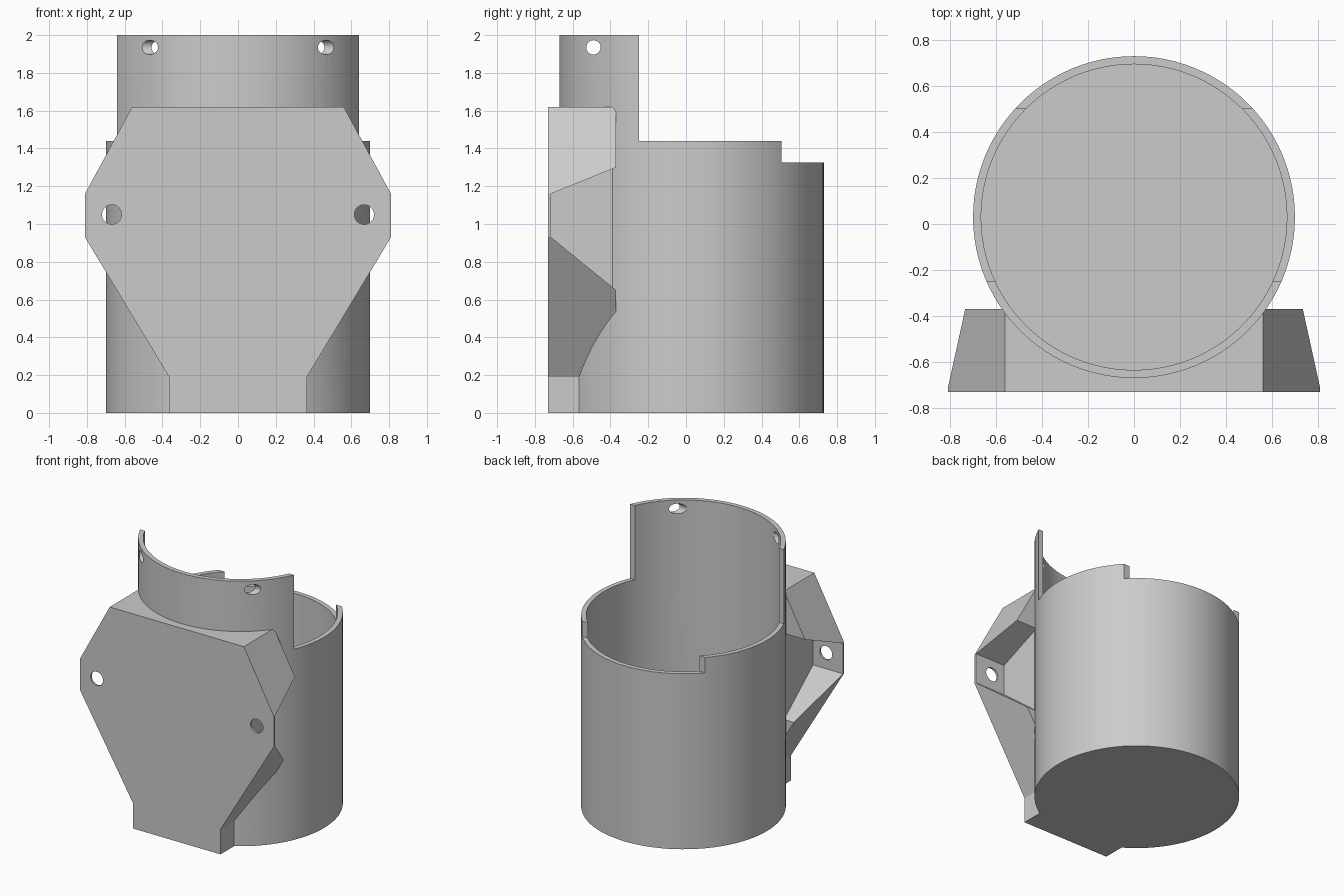
import bpy, bmesh, math
from mathutils import Matrix

cube = bpy.data.objects.get("Cube")
if cube:
    bpy.data.objects.remove(cube, do_unlink=True)

CUP_Y, OUTER, INNER, FLOOR = 0.03, 0.70, 0.665, 0.035

grey = bpy.data.materials.new("plain grey")
grey.use_nodes = True
grey.diffuse_color = (0.6, 0.6, 0.6, 1)
grey.node_tree.nodes["Principled BSDF"].inputs["Base Color"].default_value = (0.6, 0.6, 0.6, 1)


def finish(name, bm):
    bmesh.ops.recalc_face_normals(bm, faces=bm.faces)
    mesh = bpy.data.meshes.new(name)
    bm.to_mesh(mesh)
    bm.free()
    mesh.materials.append(grey)
    obj = bpy.data.objects.new(name, mesh)
    bpy.context.collection.objects.link(obj)
    return obj


def cylinder(name, radius, length, centre, axis="Z", sides=96):
    bm = bmesh.new()
    turn = {"X": Matrix.Rotation(math.pi / 2, 4, "Y"),
            "Y": Matrix.Rotation(math.pi / 2, 4, "X"),
            "Z": Matrix.Identity(4)}[axis]
    bmesh.ops.create_cone(bm, cap_ends=True, segments=sides, radius1=radius, radius2=radius,
                          depth=length, matrix=Matrix.Translation(centre) @ turn)
    return finish(name, bm)


def prism(name, points, axis, start, end):
    """Extrude an (x, z) outline along Y, or a (y, z) outline along X."""
    bm = bmesh.new()
    place = (lambda a, b, d: (a, d, b)) if axis == "Y" else (lambda a, b, d: (d, a, b))
    face = bm.faces.new([bm.verts.new(place(a, b, start)) for a, b in points])
    side = bmesh.ops.extrude_face_region(bm, geom=[face])
    verts = [g for g in side["geom"] if isinstance(g, bmesh.types.BMVert)]
    bmesh.ops.translate(bm, verts=verts, vec=place(0, 0, end - start))
    return finish(name, bm)


def combine(target, other, operation):
    mod = target.modifiers.new(operation.lower(), "BOOLEAN")
    mod.operation, mod.solver, mod.object = operation, "EXACT", other
    bpy.context.view_layer.objects.active = target
    bpy.ops.object.modifier_apply(modifier=mod.name)
    bpy.data.objects.remove(other, do_unlink=True)


# Mounting block: faceted outline extruded front to back
half = [(0.365, 0), (0.365, 0.19), (0.81, 0.93), (0.81, 1.16), (0.56, 1.62)]
outline = half + [(-x, z) for x, z in reversed(half)]
block = prism("mounting_block", outline, "Y", -0.73, -0.37)

# Flared recess and screw hole behind each ear
recess = [(-0.715, 0.93), (-0.715, 1.16), (-0.3, 1.328), (-0.3, 0.593)]
for s in (-1, 1):
    combine(block, prism("recess_cutter", recess, "X", s * 0.56, s * 1.0), "DIFFERENCE")
    combine(block, cylinder("ear_hole_cutter", 0.052, 0.3, (s * 0.668, -0.75, 1.05), "Y", 32),
            "DIFFERENCE")

# Cup joined to the block, then bored out
holder = cylinder("cup_holder", OUTER, 2.0, (0, CUP_Y, 1.0))
combine(holder, block, "UNION")
combine(holder, cylinder("bore_cutter", INNER, 3.0, (0, CUP_Y, FLOOR + 1.5)), "DIFFERENCE")

# Stepped rim: tall in front, lower at the sides, lowest at the back
steps = [(-0.25, 1.44), (0.505, 1.44), (0.505, 1.325), (1.0, 1.325), (1.0, 2.5), (-0.25, 2.5)]
combine(holder, prism("rim_cutter", steps, "X", -1.2, 1.2), "DIFFERENCE")

# Cross hole through the tall front wall
combine(holder, cylinder("wall_hole_cutter", 0.038, 2.4, (0, -0.49, 1.935), "X", 32), "DIFFERENCE")

# Smooth shading with sharp edges
for o in bpy.context.selected_objects:
    o.select_set(False)
holder.select_set(True)
bpy.context.view_layer.objects.active = holder
bpy.ops.object.shade_smooth_by_angle(angle=math.radians(25))
